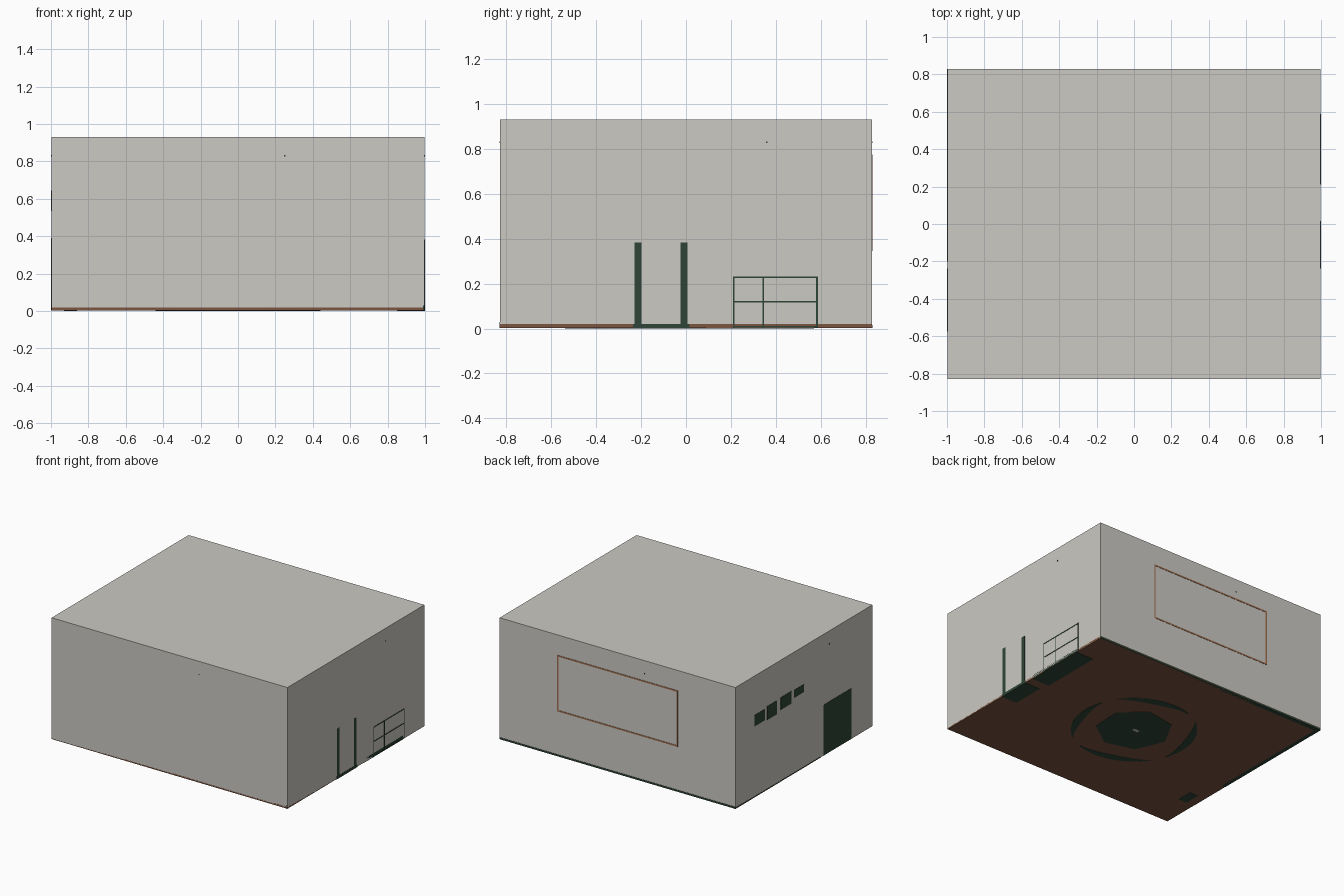
import bpy, bmesh, math

if "Cube" in bpy.data.objects:
    bpy.data.objects.remove(bpy.data.objects["Cube"])

def material(name, rgb):
    m = bpy.data.materials.new(name)
    m.diffuse_color = (*rgb, 1)
    m.use_nodes = True
    m.node_tree.nodes["Principled BSDF"].inputs["Base Color"].default_value = m.diffuse_color
    return m

PLASTER = material("warm grey plaster", (0.60, 0.585, 0.545))
GREEN = material("dark green", (0.028, 0.058, 0.038))
FLOOR = material("brown floor", (0.20, 0.092, 0.053))
WOOD = material("light wood", (0.36, 0.16, 0.08))

def finish(bm, name, mat):
    bmesh.ops.recalc_face_normals(bm, faces=bm.faces)
    me = bpy.data.meshes.new(name)
    bm.to_mesh(me)
    bm.free()
    me.materials.append(mat)
    ob = bpy.data.objects.new(name, me)
    bpy.context.collection.objects.link(ob)
    return ob

def boxes(name, mat, *spans):
    """Each span is x0, x1, y0, y1, z0, z1."""
    bm = bmesh.new()
    for x0, x1, y0, y1, z0, z1 in spans:
        vs = bmesh.ops.create_cube(bm, size=1)["verts"]
        for v in vs:
            v.co = (x1 if v.co.x > 0 else x0, y1 if v.co.y > 0 else y0, z1 if v.co.z > 0 else z0)
    return finish(bm, name, mat)

def disc(name, mat, r, z0, z1, sides=48, turn=0.0):
    bm = bmesh.new()
    ring = [bm.verts.new((r * math.cos(turn + i * math.tau / sides),
                          r * math.sin(turn + i * math.tau / sides), z0)) for i in range(sides)]
    f = bm.faces.new(ring)
    ext = bmesh.ops.extrude_face_region(bm, geom=[f])["geom"]
    for v in ext:
        if isinstance(v, bmesh.types.BMVert):
            v.co.z = z1
    return finish(bm, name, mat)

def arc_band(name, mat, r0, r1, a0, a1, z0, z1, n=16):
    bm = bmesh.new()
    rows = []
    for i in range(n + 1):
        a = math.radians(a0 + (a1 - a0) * i / n)
        # the band tapers to points at both ends
        inner = r1 - (r1 - r0) * max(0.08, math.sin(math.pi * i / n))
        rows.append([bm.verts.new((r * math.cos(a), r * math.sin(a), z))
                     for r, z in ((inner, z0), (r1, z0), (r1, z1), (inner, z1))])
    for p, q in zip(rows, rows[1:]):
        for k in range(4):
            bm.faces.new((p[k], p[(k + 1) % 4], q[(k + 1) % 4], q[k]))
    bm.faces.new(rows[0])
    bm.faces.new(rows[-1])
    return finish(bm, name, mat)

X, Y, H, E, T = 1.0, 0.83, 0.93, 0.002, 0.02
xo, yo = X - E, Y - E

# Closed room shell
boxes("floor", FLOOR, (-xo, xo, -yo, yo, E, T))
boxes("ceiling", PLASTER, (-xo, xo, -yo, yo, H - T, H))
boxes("front_wall", PLASTER, (-xo, xo, -yo, -yo + T, 0.003, H))
boxes("back_wall", PLASTER, (-xo, xo, yo - T, yo, 0.003, H))
boxes("left_wall", PLASTER, (-xo, -xo + T, -yo, yo, 0.003, H))
boxes("right_wall", PLASTER, (xo - T, xo, -yo, yo, 0.003, H))

# Skirting boards showing at the bottom of the walls
boxes("skirting_back", GREEN, (-xo, xo, yo - 0.03, Y, E, 0.016))
boxes("skirting_left", GREEN, (-X, -xo + 0.03, -0.2, yo, E, 0.008))
boxes("skirting_right_end", GREEN, (xo - 0.008, xo, -Y, -yo + 0.03, E, 0.03))

# Door frame and sill on the right
boxes("door_frame", GREEN,
      (0.96, X, -0.230, -0.199, 0.02, 0.383), (0.96, X, -0.024, 0.007, 0.02, 0.383))
boxes("door_sill", GREEN, (0.87, X, -0.237, 0.015, 0.0, 0.021))

# Low shelf unit on the right: footprint, and outline showing on the wall
boxes("shelf_unit_base", GREEN, (0.85, xo, 0.09, 0.57, 0.0, 0.03))
w = 0.007
boxes("shelf_unit_outline", GREEN,
      *[(0.95, X, y, y + w, E, 0.23) for y in (0.21, 0.34, 0.58)],
      *[(0.95, X, 0.21, 0.587, z, z + w) for z in (0.004, 0.115, 0.224)])

# Wide picture frame showing on the back wall
f = 0.011
boxes("back_frame", WOOD,
      *[(-0.51, 0.51, yo - 0.03, Y, z, z + f) for z in (0.345, 0.765)],
      *[(x, x + f, yo - 0.03, Y, 0.345, 0.776) for x in (-0.51, 0.499)])

# Tall cabinet and row of panels on the left
boxes("tall_cabinet", GREEN, (-X, -0.85, -0.575, -0.237, E + 0.001, 0.39))
boxes("cabinet_foot", GREEN, (-0.93, -0.86, -0.54, -0.42, 0.0, 0.01))
boxes("wall_panels", GREEN,
      *[(-X, -xo + 0.03, y0, y1, z0, z1) for y0, y1, z0, z1 in
        ((0.475, 0.60, 0.545, 0.63), (0.33, 0.445, 0.535, 0.64),
         (0.15, 0.28, 0.55, 0.645), (0.0, 0.12, 0.58, 0.64))])

# Round rug, partly showing through the floor
disc("rug", GREEN, 0.44, 0.01, 0.026)
disc("rug_centre", GREEN, 0.27, 0.0, 0.01, sides=7, turn=0.4)
for i, a in enumerate((35, 125, 215, 305)):
    arc_band(f"rug_edge_{i}", GREEN, 0.38, 0.44, a, a + 75, 0.0, 0.01)
boxes("floor_plate", PLASTER, (-0.04, 0.01, -0.01, 0.015, -0.0, 0.008))
bpy.data.objects["floor_plate"].location.z = -0.0005

# Tiny light fixings high on the walls
d = 0.004
boxes("light_fixings", GREEN,
      (0.25 - d, 0.25 + d, -Y, -0.8, 0.83 - d, 0.83 + d),
      (-0.23 - d, -0.23 + d, 0.8, Y, 0.83 - d, 0.83 + d),
      (0.97, X, 0.36 - d, 0.36 + d, 0.83 - d, 0.83 + d),
      (-X, -0.97, -0.31 - d, -0.31 + d, 0.83 - d, 0.83 + d))
